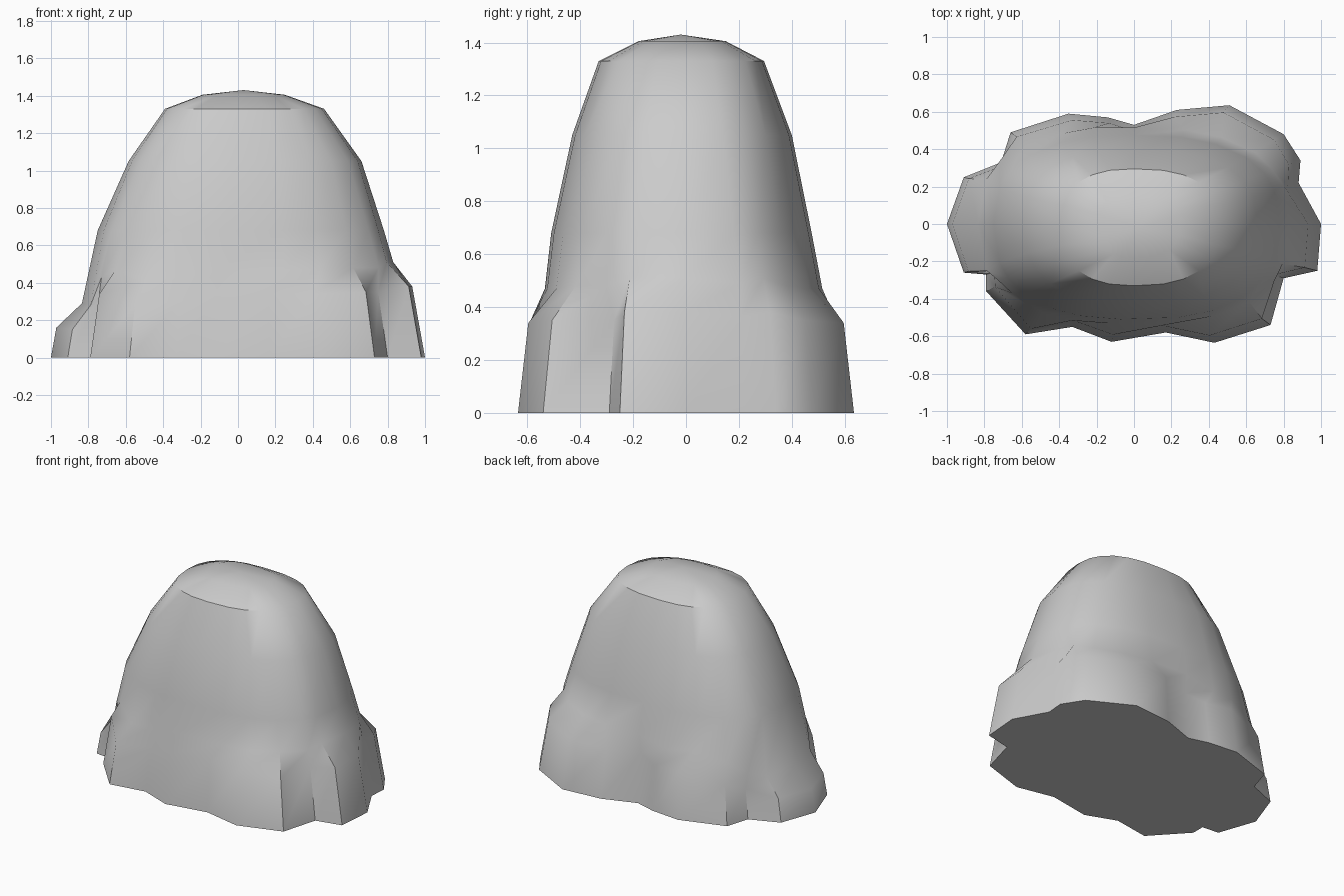
import bpy, bmesh, math

if "Cube" in bpy.data.objects:
    bpy.data.objects.remove(bpy.data.objects["Cube"])

# Footprint, counter-clockwise from +x: x, y, height of the lobe's shoulder
FOOT = [(1, 0, .38), (.88, .22, .36), (.89, .34, .38), (.8, .48, .35),
        (.51, .635, .34), (.23, .61, .34), (0, .53, .34), (-.14, .57, .3),
        (-.35, .59, .32), (-.66, .49, .27), (-.71, .33, .2), (-.91, .25, .16),
        (-1, 0, .16), (-.91, -.26, .15), (-.79, -.27, .3), (-.79, -.36, .34),
        (-.58, -.59, .28), (-.33, -.55, .3), (-.12, -.63, .34), (.17, -.58, .34),
        (.43, -.635, .34), (.73, -.54, .35), (.8, -.29, .35), (.98, -.25, .38)]

# Dome profile: z, then extent to the left, right, front, back
DOME = [(0, .86, .93, .57, .56), (.34, .83, .88, .55, .54), (.68, .75, .78, .51, .475),
        (1.05, .585, .66, .43, .40), (1.33, .39, .46, .33, .295),
        (1.405, .19, .25, .18, .15)]


def dome_point(i, z):
    """Point on the rounded-box dome at height z for column i."""
    for lo, hi in zip(DOME, DOME[1:]):
        if z <= hi[0]:
            break
    f = (z - lo[0]) / (hi[0] - lo[0])
    _, left, right, front, back = [p + (q - p) * f for p, q in zip(lo, hi)]
    x, y, _ = FOOT[i]
    even = 2 * math.pi * i / len(FOOT)
    angle = math.atan2(y / .6, x / .92)
    diff = (angle - even + math.pi) % (2 * math.pi) - math.pi
    # columns become evenly spaced towards the top
    a = even + diff * (1 - min(1, z / 1.2))
    c, s = math.cos(a), math.sin(a)
    power = 2 / 2.5
    return ((right if c > 0 else -left) * abs(c) ** power,
            (back if s > 0 else -front) * abs(s) ** power, z)


bm = bmesh.new()
columns = []
for i, (x, y, zs) in enumerate(FOOT):
    k = 1 - .18 * zs
    pts = [(x, y, 0), (x * k, y * k, zs), dome_point(i, zs + .13)]
    pts += [dome_point(i, row[0]) for row in DOME[2:]]
    columns.append([bm.verts.new(p) for p in pts])
apex = bm.verts.new((.03, -.02, 1.43))

# Skin, crown fan and flat underside
for a, b in zip(columns, columns[1:] + columns[:1]):
    for j in range(len(a) - 1):
        bm.faces.new((a[j], b[j], b[j + 1], a[j + 1]))
    bm.faces.new((a[-1], b[-1], apex))
bm.faces.new([c[0] for c in reversed(columns)])
bmesh.ops.recalc_face_normals(bm, faces=bm.faces)

mesh = bpy.data.meshes.new("boulder")
bm.to_mesh(mesh)
bm.free()
boulder = bpy.data.objects.new("boulder", mesh)
bpy.context.collection.objects.link(boulder)
bpy.context.view_layer.objects.active = boulder
boulder.select_set(True)
bpy.ops.object.shade_smooth_by_angle(angle=math.radians(40))
